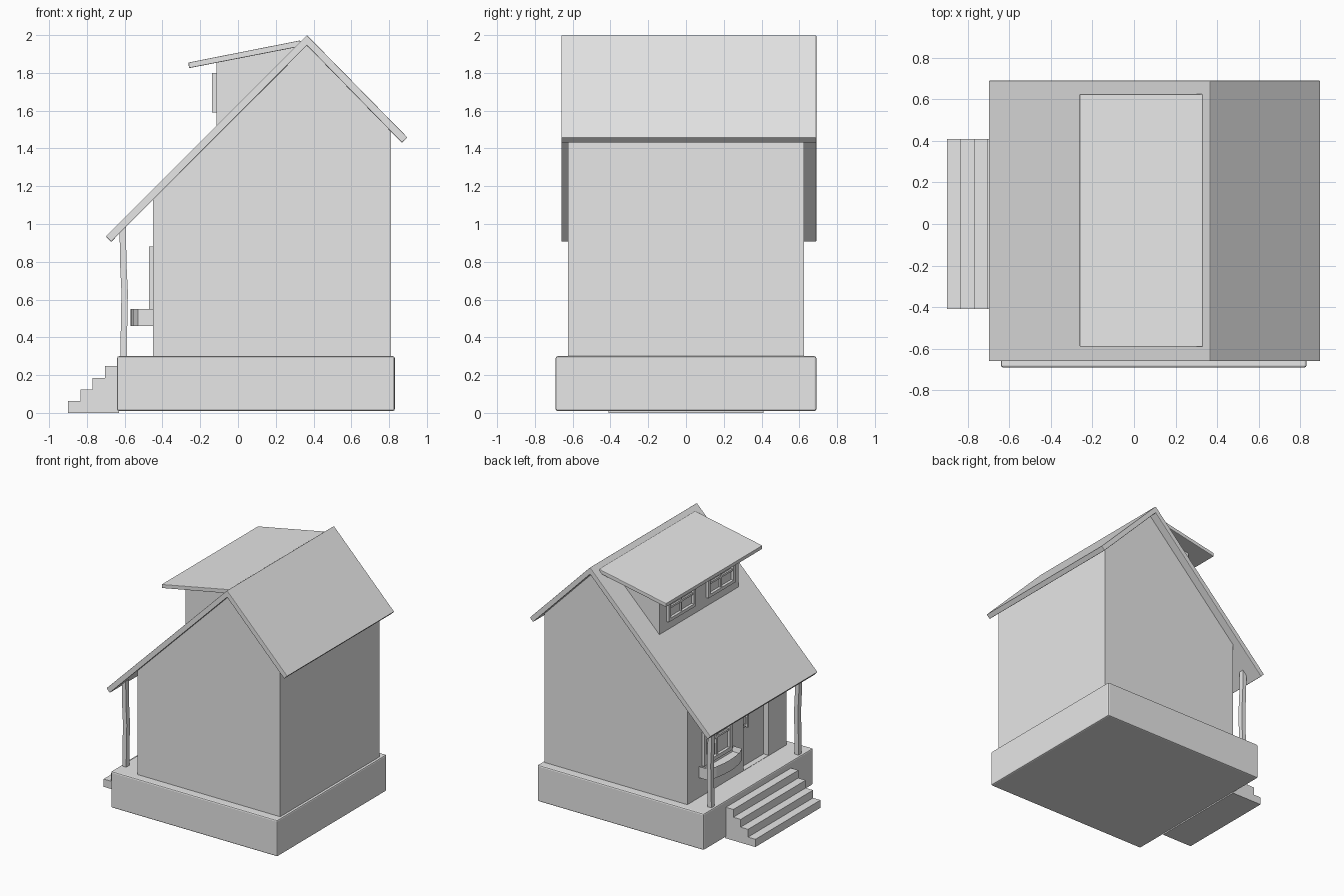
import bpy, bmesh

cube = bpy.data.objects.get("Cube")
if cube:
    bpy.data.objects.remove(cube, do_unlink=True)

GREY = (0.8, 0.8, 0.8, 1)
mat = bpy.data.materials.new("plain grey")
mat.use_nodes = True
mat.diffuse_color = GREY
mat.node_tree.nodes["Principled BSDF"].inputs["Base Color"].default_value = GREY


def prism(name, points, lo, hi, axis="y", bevel=0, hollow=0):
    """Extrude an xz profile along y, or an xy profile along z."""
    place = (lambda a, b, t: (a, t, b)) if axis == "y" else (lambda a, b, t: (a, b, t))
    bm = bmesh.new()
    face = bm.faces.new([bm.verts.new(place(a, b, lo)) for a, b in points])
    out = bmesh.ops.extrude_face_region(bm, geom=[face])["geom"]
    for v in out:
        if isinstance(v, bmesh.types.BMVert):
            v.co = place(v.co.x, v.co.z if axis == "y" else v.co.y, hi)
    bmesh.ops.recalc_face_normals(bm, faces=bm.faces)
    if hollow:
        top = [f for f in out if isinstance(f, bmesh.types.BMFace)]
        bmesh.ops.inset_region(bm, faces=top, thickness=0.012)
        for v in top[0].verts:
            v.co.z -= hollow
    mesh = bpy.data.meshes.new(name)
    bm.to_mesh(mesh)
    bm.free()
    mesh.materials.append(mat)
    obj = bpy.data.objects.new(name, mesh)
    bpy.context.collection.objects.link(obj)
    if bevel:
        mod = obj.modifiers.new("soft_edges", "BEVEL")
        mod.width, mod.segments = bevel, 2
    return obj


def box(name, x, y, z, bevel=0):
    pts = [(x[0], z[0]), (x[1], z[0]), (x[1], z[1]), (x[0], z[1])]
    return prism(name, pts, y[0], y[1], bevel=bevel)


def window(name, wall_x, y, z, bar=0.03, depth=0.022):
    """Raised frame with a thinner cross of glazing bars."""
    xs = (wall_x - depth, wall_x + 0.01)
    thin = (wall_x - depth * 0.6, wall_x + 0.01)
    ym, zm = sum(y) / 2, sum(z) / 2
    inner = (z[0] + bar, z[1] - bar)
    box(name + "_sill", xs, y, (z[0], inner[0]))
    box(name + "_head", xs, y, (inner[1], z[1]))
    box(name + "_jamb_a", xs, (y[0], y[0] + bar), inner)
    box(name + "_jamb_b", xs, (y[1] - bar, y[1]), inner)
    box(name + "_upright_bar", thin, (ym - 0.009, ym + 0.009), inner)
    box(name + "_cross_bar", thin, (y[0] + bar, y[1] - bar), (zm - 0.008, zm + 0.008))


# Plinth and steps
box("plinth", (-0.64, 0.83), (-0.69, 0.69), (0.01, 0.30), bevel=0.01)
stairs = [(-0.63, 0)]
for i in range(4):
    x = -0.90 + 0.065 * i
    stairs += [(x, 0.062 * i), (x, 0.062 * (i + 1))]
stairs.append((-0.63, 0.248))
prism("steps", stairs, -0.41, 0.41)

# House body with a recessed doorway
body = prism("house_walls", [(-0.45, 0.29), (0.81, 0.29), (0.81, 1.50),
                             (0.365, 1.955), (-0.45, 1.15)], -0.625, 0.625)
cutter = box("doorway_cutter", (-0.55, -0.405), (-0.40, -0.08), (0.302, 0.92))
cutter.hide_render = True
mod = body.modifiers.new("doorway", "BOOLEAN")
mod.object, mod.operation, mod.solver = cutter, "DIFFERENCE", "EXACT"
bpy.context.view_layer.objects.active = body
bpy.ops.object.modifier_apply(modifier=mod.name)
bpy.data.objects.remove(cutter, do_unlink=True)

# Door handle
box("handle_plate", (-0.413, -0.40), (-0.165, -0.135), (0.61, 0.73))
box("handle_grip", (-0.445, -0.43), (-0.158, -0.142), (0.62, 0.72))
for z in (0.625, 0.70):
    box("handle_stem", (-0.435, -0.41), (-0.156, -0.144), (z, z + 0.015))

# Porch window with bowed flower box
window("porch_window", -0.45, (0.09, 0.44), (0.54, 0.88))
bow = [(-0.445, 0.05), (-0.53, 0.05), (-0.555, 0.12), (-0.567, 0.20), (-0.57, 0.265),
       (-0.567, 0.33), (-0.555, 0.41), (-0.53, 0.48), (-0.445, 0.48)]
prism("flower_box", bow, 0.46, 0.55, axis="z", hollow=0.04)

# Crooked porch posts
sway = [(0.29, -0.606), (0.48, -0.603), (0.64, -0.600), (0.80, -0.608), (1.0, -0.610)]
outline = [(x - 0.017, z) for z, x in sway] + [(x + 0.017, z) for z, x in reversed(sway)]
for side, y in (("right", -0.55), ("left", 0.55)):
    prism(side + "_porch_post", outline, y - 0.02, y + 0.02)

# Main roof
prism("main_roof", [(-0.70, 0.935), (0.365, 2.0), (0.897, 1.458), (0.868, 1.43),
                    (0.365, 1.945), (-0.672, 0.905)], -0.66, 0.69, bevel=0.004)

# Dormer
prism("dormer_walls", [(-0.115, 1.50), (0.31, 1.90), (0.31, 1.95), (-0.115, 1.865)],
      -0.50, 0.50)
prism("dormer_roof", [(-0.26, 1.825), (0.33, 1.94), (0.33, 1.972), (-0.262, 1.855)],
      -0.59, 0.625, bevel=0.004)
for side, y in (("right", (-0.43, -0.09)), ("left", (0.07, 0.41))):
    window(side + "_dormer_window", -0.115, y, (1.59, 1.80), bar=0.025)
